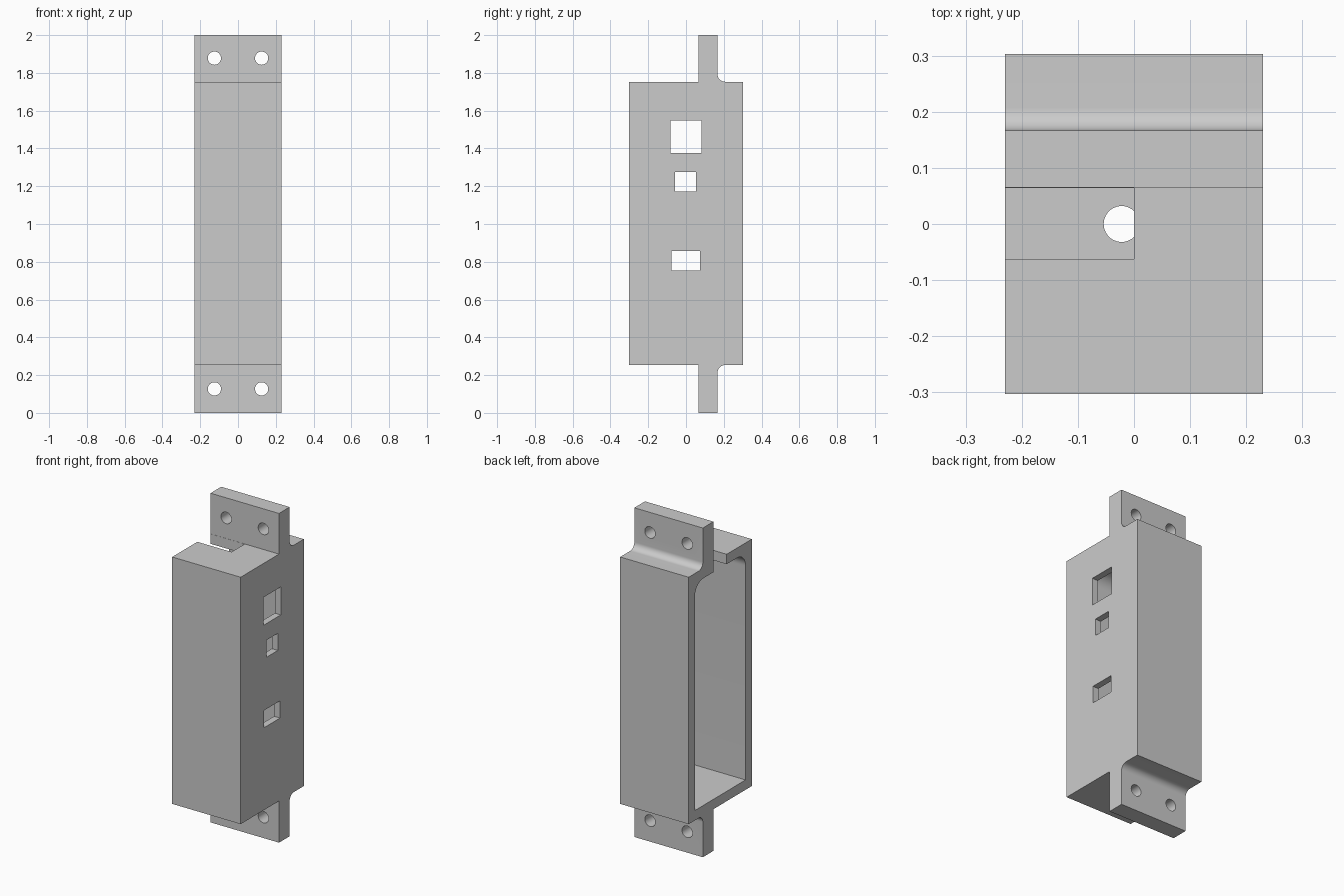
import bpy
import bmesh
from math import cos, sin, pi, radians

if "Cube" in bpy.data.objects:
    bpy.data.objects.remove(bpy.data.objects["Cube"], do_unlink=True)

HALF_W, HALF_D = 0.23, 0.303      # half width (x) and half depth (y)
LOW, HIGH = 0.253, 1.753          # box floor and roof
TAB_FRONT, TAB_BACK = 0.065, 0.167
WALL, SIDE_WALL = 0.06, 0.04

grey = bpy.data.materials.new("plain grey")
grey.use_nodes = True
grey.diffuse_color = (0.6, 0.6, 0.6, 1)
grey.node_tree.nodes["Principled BSDF"].inputs["Base Color"].default_value = (0.6, 0.6, 0.6, 1)


def arc(cy, cz, r, start, end, steps=12):
    """Points along an arc in the y-z plane, angles in degrees."""
    angles = [radians(start + (end - start) * i / steps) for i in range(steps + 1)]
    return [(cy + r * cos(a), cz + r * sin(a)) for a in angles]


def prism(name, points, x0, x1):
    """Extrude a y-z outline from x0 to x1."""
    bm = bmesh.new()
    face = bm.faces.new([bm.verts.new((x0, y, z)) for y, z in points])
    moved = bmesh.ops.extrude_face_region(bm, geom=[face])["geom"]
    bmesh.ops.translate(bm, vec=(x1 - x0, 0, 0),
                        verts=[v for v in moved if isinstance(v, bmesh.types.BMVert)])
    bmesh.ops.recalc_face_normals(bm, faces=bm.faces)
    mesh = bpy.data.meshes.new(name)
    bm.to_mesh(mesh)
    bm.free()
    mesh.materials.append(grey)
    obj = bpy.data.objects.new(name, mesh)
    bpy.context.collection.objects.link(obj)
    return obj


def block(name, x0, x1, y0, y1, z0, z1):
    return prism(name, [(y0, z0), (y1, z0), (y1, z1), (y0, z1)], x0, x1)


def drill(name, radius, location, rotation=(0, 0, 0)):
    bpy.ops.mesh.primitive_cylinder_add(vertices=48, radius=radius, depth=0.3,
                                        location=location, rotation=rotation)
    obj = bpy.context.object
    obj.name = name
    obj.data.materials.append(grey)
    return obj


# Housing outline: box with two mounting tabs, filleted behind each tab
R = 0.04
outline = [(-HALF_D, LOW), (TAB_FRONT, LOW), (TAB_FRONT, 0), (TAB_BACK, 0)]
outline += arc(TAB_BACK + R, LOW - R, R, 180, 90)
outline += [(HALF_D, LOW), (HALF_D, HIGH)]
outline += arc(TAB_BACK + R, HIGH + R, R, 270, 180)
outline += [(TAB_BACK, 2), (TAB_FRONT, 2), (TAB_FRONT, HIGH), (-HALF_D, HIGH)]
housing = prism("housing", outline, -HALF_W, HALF_W)

# Cavity open on one side, with rounded upper corners
C = 0.08
inner, floor, roof = HALF_D - WALL, LOW + WALL, HIGH - WALL
cavity = [(-inner, floor), (inner, floor)]
cavity += arc(inner - C, roof - C, C, 0, 90)
cavity += arc(-inner + C, roof - C, C, 90, 180)
cutters = [prism("cavity_cutter", cavity, -0.4, HALF_W - SIDE_WALL)]

# Slot in the roof and round cable hole in the floor
cutters.append(block("roof_slot_cutter", -0.4, 0, -0.062, TAB_FRONT - 0.001, roof - 0.05, HIGH + 0.05))
cutters.append(drill("cable_hole_cutter", 0.032, (-0.022, 0, LOW)))

# Three windows in the closed side wall
for y0, y1, z0, z1 in [(-0.083, 0.082, 1.377, 1.547),
                       (-0.057, 0.054, 1.172, 1.276),
                       (-0.078, 0.075, 0.753, 0.858)]:
    cutters.append(block("window_cutter", 0.1, 0.4, y0, y1, z0, z1))

# Screw holes through both tabs
for z in (0.127, 1.878):
    for x in (-0.125, 0.125):
        cutters.append(drill("screw_hole_cutter", 0.035, (x, 0.115, z), (pi / 2, 0, 0)))

# Cut everything out of the housing
bpy.context.view_layer.objects.active = housing
for cutter in cutters:
    cut = housing.modifiers.new("cut", "BOOLEAN")
    cut.operation = "DIFFERENCE"
    cut.solver = "EXACT"
    cut.object = cutter
    bpy.ops.object.modifier_apply(modifier=cut.name)
    bpy.data.objects.remove(cutter, do_unlink=True)

bpy.ops.object.select_all(action="DESELECT")
housing.select_set(True)
bpy.context.view_layer.objects.active = housing
bpy.ops.object.shade_smooth_by_angle(angle=radians(30))
